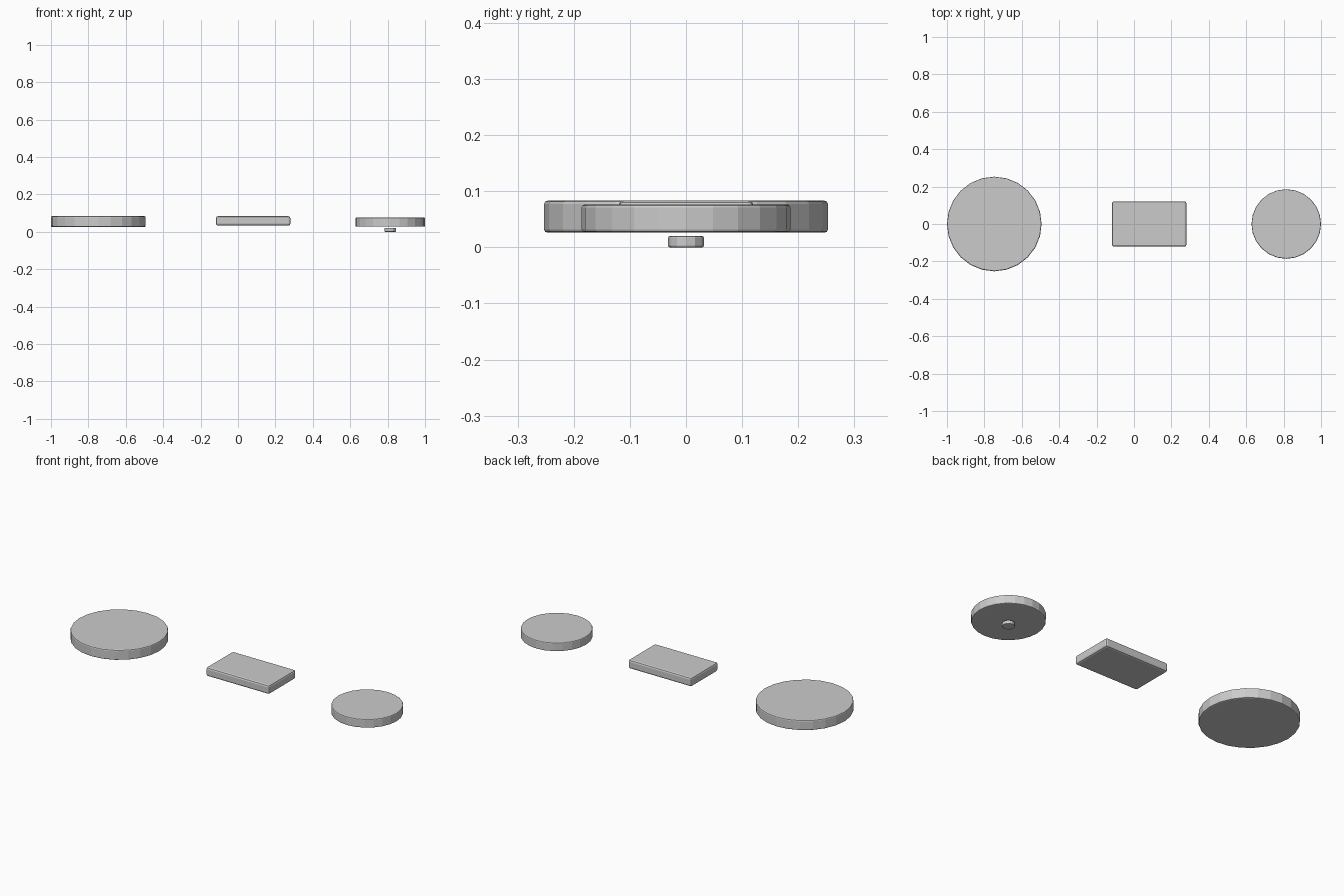
import bpy

if "Cube" in bpy.data.objects:
    bpy.data.objects.remove(bpy.data.objects["Cube"])


def bevel(obj, width):
    mod = obj.modifiers.new("edge_bevel", "BEVEL")
    mod.width = width
    mod.segments = 2
    mod.limit_method = "ANGLE"
    mod.angle_limit = 0.7  # only rim edges, not the side facets


def disc(name, x, radius, z0, z1, sides, width):
    bpy.ops.mesh.primitive_cylinder_add(
        vertices=sides, radius=radius, depth=z1 - z0, location=(x, 0, (z0 + z1) / 2))
    obj = bpy.context.object
    obj.name = name
    bevel(obj, width)


# Large round plate on the left
disc("large_disc", -0.747, 0.253, 0.026, 0.083, 24, 0.006)

# Smaller round plate on the right, with a little foot below it
disc("small_disc", 0.814, 0.186, 0.027, 0.076, 24, 0.005)
disc("foot_button", 0.814, 0.032, 0.0, 0.020, 12, 0.003)

# Rectangular slab in the middle
bpy.ops.mesh.primitive_cube_add(size=1, location=(0.081, 0, 0.058))
slab = bpy.context.object
slab.name = "middle_slab"
slab.scale = (0.398, 0.242, 0.05)
bpy.ops.object.transform_apply(location=False, rotation=False, scale=True)
bevel(slab, 0.010)
